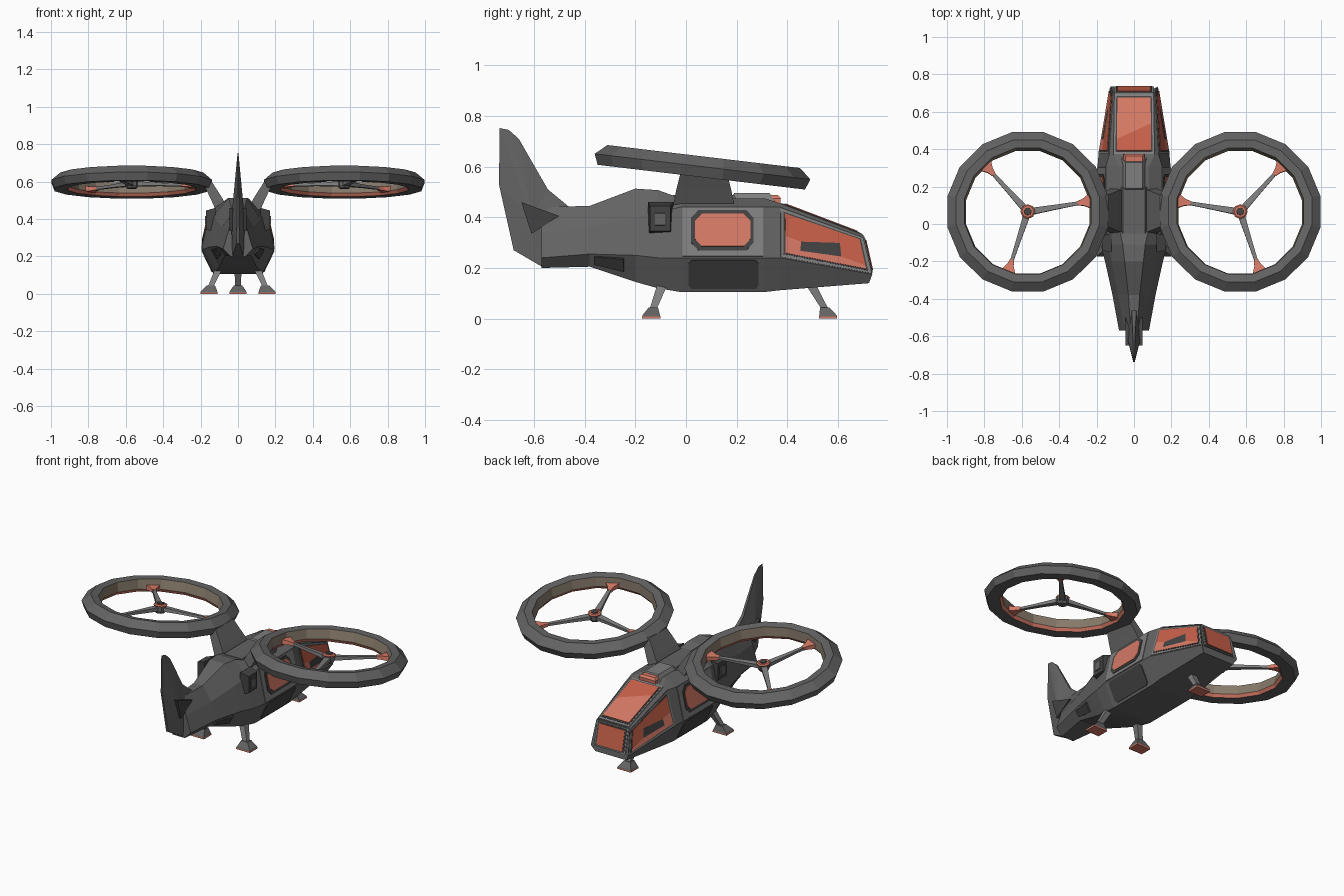
import bpy, bmesh, math
from mathutils import Vector, Matrix

if "Cube" in bpy.data.objects:
    bpy.data.objects.remove(bpy.data.objects["Cube"])

def mat(name, r, g, b):
    m = bpy.data.materials.new(name)
    m.diffuse_color = (r, g, b, 1)
    m.use_nodes = True
    m.node_tree.nodes["Principled BSDF"].inputs["Base Color"].default_value = m.diffuse_color
    return m

BODY = mat("body grey", .125, .125, .125)
TRIM = mat("light grey trim", .21, .21, .21)
DARK = mat("dark grey", .055, .055, .055)
RED = mat("salmon", .66, .19, .13)
GLASS = mat("deep salmon glass", .56, .115, .065)
TAN = mat("duct tan", .24, .195, .145)

def mesh(name, verts, faces, mats, idx=None):
    me = bpy.data.meshes.new(name)
    me.from_pydata([tuple(v) for v in verts], [], faces)
    for m in mats:
        me.materials.append(m)
    if idx:
        for p, k in zip(me.polygons, idx):
            p.material_index = k
    bm = bmesh.new()
    bm.from_mesh(me)
    bmesh.ops.recalc_face_normals(bm, faces=bm.faces)
    bm.to_mesh(me)
    bm.free()
    ob = bpy.data.objects.new(name, me)
    bpy.context.collection.objects.link(ob)
    return ob

def loft(name, rings, m):
    """Skin a list of equal-length loops and cap both ends."""
    n = len(rings[0])
    v = [p for r in rings for p in r]
    f = [[a*n+k, a*n+(k+1) % n, (a+1)*n+(k+1) % n, (a+1)*n+k]
         for a in range(len(rings)-1) for k in range(n)]
    f += [list(range(n)), [(len(rings)-1)*n+k for k in range(n)]]
    return mesh(name, v, f, [m])

def rect(cx, cy, z, hx, hy):
    return [(cx-hx, cy-hy, z), (cx+hx, cy-hy, z), (cx+hx, cy+hy, z), (cx-hx, cy+hy, z)]

def ngon(n, r, z, ph=0):
    return [(r*math.cos(ph+2*math.pi*k/n), r*math.sin(ph+2*math.pi*k/n), z) for k in range(n)]

# Fuselage half sections, nose to tail: roof, shoulder, waist, keel
def sec(y, *p):
    return [Vector((p[k], y, p[k+1])) for k in range(0, 8, 2)]

S = [sec(.70, .105, .33, .112, .32, .125, .175, .105, .14),
     sec(.37, .11, .455, .132, .44, .19, .24, .13, .112),
     sec(.31, .08, .475, .15, .44, .195, .24, .13, .105),
     sec(-.02, .08, .475, .15, .44, .195, .24, .13, .105),
     sec(-.11, .06, .507, .135, .42, .178, .24, .12, .12),
     sec(-.2, .05, .513, .12, .4, .155, .25, .1, .145),
     sec(-.38, .03, .445, .085, .36, .115, .255, .07, .205),
     sec(-.57, .018, .44, .05, .34, .08, .24, .04, .2)]
S[0][2].y, S[0][3].y = .735, .722
flip = lambda p: Vector((-p[0], p[1], p[2]))
loft("fuselage", [s + [flip(p) for p in reversed(s)] for s in S], BODY)

def quad_panel(name, q, uv, off, m, sx=1):
    """Thin plate laid on the quad q (a,b / c,d corners), outline in uv."""
    a, b, c, d = q
    n = (c + d - a - b).cross(b + d - a - c).normalized()
    mid = (a + b + c + d) / 4
    if n.dot(mid - Vector((0, mid.y - .06, .29))) < 0:
        n = -n
    P = [a*(1-u)*(1-v) + c*u*(1-v) + b*(1-u)*v + d*u*v for u, v in uv]
    rings = [[p + n*h for p in P] for h in (off-.009, off)]
    if sx < 0:
        rings = [[flip(p) for p in r] for r in rings]
    return loft(name, rings, m)

def box(u0, u1, v0, v1, c=0, d=0):
    if not c:
        return [(u0, v0), (u1, v0), (u1, v1), (u0, v1)]
    return [(u0+c, v0), (u1-c, v0), (u1, v0+d), (u1, v1-d),
            (u1-c, v1), (u0+c, v1), (u0, v1-d), (u0, v0+d)]

def side(i, j):
    return S[i][j], S[i][j+1], S[i+1][j], S[i+1][j+1]

for sx in (1, -1):
    t = "right" if sx > 0 else "left"
    # Cockpit side window
    q = side(0, 1)
    quad_panel(t+"_cockpit_frame", q, box(.01, .99, .02, .98), .003, TRIM, sx)
    quad_panel(t+"_cockpit_seal", q, box(.04, .96, .07, .92), .005, DARK, sx)
    quad_panel(t+"_cockpit_glass", q, [(.06, .1), (.94, .1), (.94, .55), (.06, .8)], .008, GLASS, sx)
    quad_panel(t+"_cockpit_glass_low", q, [(.06, .8), (.94, .55), (.94, .89), (.06, .89)], .008, RED, sx)
    # Cabin window and lower door panel
    q = side(2, 1)
    quad_panel(t+"_cabin_surround", q, box(.02, .98, .01, .97), .003, TRIM, sx)
    quad_panel(t+"_cabin_seal", q, box(.13, .88, .06, .86, .09, .16), .006, DARK, sx)
    quad_panel(t+"_cabin_window", q, box(.17, .83, .14, .78, .08, .14), .009, RED, sx)
    quad_panel(t+"_door_panel", side(2, 2), box(.07, .91, .06, .9, .04, .1), .005, DARK, sx)
    quad_panel(t+"_belly_vent", side(5, 2), box(.25, .9, .15, .7), .006, DARK, sx)
    # Side exhaust
    def xr(x, y0, y1, z0, z1):
        return [(sx*x, y0, z0), (sx*x, y1, z0), (sx*x, y1, z1), (sx*x, y0, z1)]
    loft(t+"_exhaust", [xr(.12, -.15, -.05, .33, .46), xr(.172, -.142, -.062, .345, .445)], DARK)
    loft(t+"_exhaust_core", [xr(.165, -.125, -.08, .365, .42), xr(.176, -.122, -.083, .37, .415)], BODY)
    # Tail stub
    loft(t+"_tail_stub", [[(sx*x, y, z) for y, z in ((-.65, .46), (-.5, .405), (-.61, .335))]
                          for x in (.01, .045)], DARK)
    # Rotor pylon
    loft(t+"_pylon", [rect(sx*.085, .07, .45, .035, .12), rect(sx*.115, .07, .51, .032, .108),
                      rect(sx*.165, .07, .6, .025, .085)], BODY)

# Cockpit roof window and nose window
a, b = S[0][0], S[1][0]
q = (flip(a), a, flip(b), b)
quad_panel("roof_window_frame", q, box(.01, .99, .01, .99), .003, TRIM)
quad_panel("roof_window_seal", q, box(.05, .96, .05, .95), .005, DARK)
quad_panel("roof_glass_front", q, [(.08, .08), (.08, .92), (.5, .92), (.75, .08)], .008, RED)
quad_panel("roof_glass_rear", q, [(.75, .08), (.5, .92), (.94, .92), (.94, .08)], .008, GLASS)
def front_panel(name, s, dy, m):
    P = [Vector((x*s*.11, .717+z*s*.017, .252-z*s*.075)) for x, z in ((-1, -1), (1, -1), (1, 1), (-1, 1))]
    loft(name, [[p + Vector((0, h, 0)) for p in P] for h in (dy-.009, dy)], m)
front_panel("nose_window_frame", .96, .003, TRIM)
front_panel("nose_window_seal", .88, .005, DARK)
front_panel("nose_window", .79, .008, GLASS)

# Roof engine deck, scoop and beacon
loft("engine_deck", [rect(0, .07, .45, .085, .14), rect(0, .07, .488, .06, .12)], BODY)
loft("roof_scoop", [rect(0, .26, .45, .075, .1), rect(0, .26, .495, .045, .07)], TRIM)
loft("roof_beacon", [rect(0, .35, .45, .055, .022), rect(0, .35, .475, .055, .024),
                     rect(0, .345, .488, .045, .018)], RED)

# Tail fin: outline thickened to a central ridge
F = [(-.46, .44, .012), (-.545, .51, .008), (-.66, .71, .004), (-.70, .745, .003), (-.735, .752, .002),
     (-.738, .53, .004), (-.68, .27, .008), (-.56, .2, .03)]
n = len(F)
V = [(s*t, y, z) for s in (1, -1) for y, z, t in F] + [(.036, -.61, .4), (-.036, -.61, .4)]
fc = []
for k in range(n):
    l = (k+1) % n
    fc += [[k, l, 2*n], [n+k, n+l, 2*n+1], [k, l, n+l, n+k]]
mesh("tail_fin", V, fc, [BODY])

# Ducted rotors, tilted nose-down
PROF = [(.345, .036), (.39, .042), (.437, .002), (.42, -.04), (.348, -.038), (.336, -.02)]
for sx in (1, -1):
    t = "right" if sx > 0 else "left"
    M = Matrix.Translation((sx*.568, .065, .598)) @ Matrix.Rotation(math.radians(-6.8), 4, 'X')
    N, K = 16, len(PROF)
    V, fc, ix = [], [], []
    for s in range(N):
        A = math.pi/N + 2*math.pi*s/N
        V += [(r*math.cos(A), r*math.sin(A), z) for r, z in PROF]
        for k in range(K):
            e, l = (s+1) % N, (k+1) % K
            fc.append([s*K+k, s*K+l, e*K+l, e*K+k])
            ix.append({4: 1, 5: 2}.get(k, 0))
    parts = [mesh(t+"_duct", V, fc, [BODY, RED, TAN], ix),
             loft(t+"_hub", [ngon(8, .028, -.035), ngon(8, .036, -.02), ngon(8, .036, .008)], BODY),
             loft(t+"_hub_ring", [ngon(8, .036, .004), ngon(8, .04, .01), ngon(8, .032, .016)], RED),
             loft(t+"_hub_cap", [ngon(8, .022, .01), ngon(8, .02, .02)], DARK)]
    for deg in (48, 170, -72):
        A = math.radians(deg if sx > 0 else 180-deg)
        R = Matrix.Rotation(A, 4, 'Z')
        def bar(name, stations, m):
            ob = loft(name, [[(r, -w, -h-.01), (r, w, -h-.01), (r, w, h-.01), (r, -w, h-.01)]
                             for r, w, h in stations], m)
            ob.data.transform(R)
            parts.append(ob)
        bar(t+"_spoke", [(.02, .018, .012), (.15, .013, .008), (.285, .009, .007)], TRIM)
        bar(t+"_spoke_tip", [(.27, .011, .009), (.3, .018, .011), (.343, .042, .016)], RED)
    for ob in parts:
        ob.data.transform(M)

# Landing legs with coloured soles
for name, x, y, tx, ty in (("nose", 0, .56, 0, .495), ("right", .155, -.137, .105, -.095),
                           ("left", -.155, -.137, -.105, -.095)):
    loft(name+"_sole", [rect(x, y, 0, .046, .036), rect(x, y, .008, .046, .036)], RED)
    mx, my = x+(tx-x)*.2, y+(ty-y)*.2
    loft(name+"_foot", [rect(x, y, .008, .046, .036), rect(x, y, .014, .044, .034),
                        rect(mx, my, .045, .022, .018)], BODY)
    loft(name+"_strut", [rect(mx, my, .04, .015, .014), rect(tx, ty, .13, .019, .02)], TRIM)
